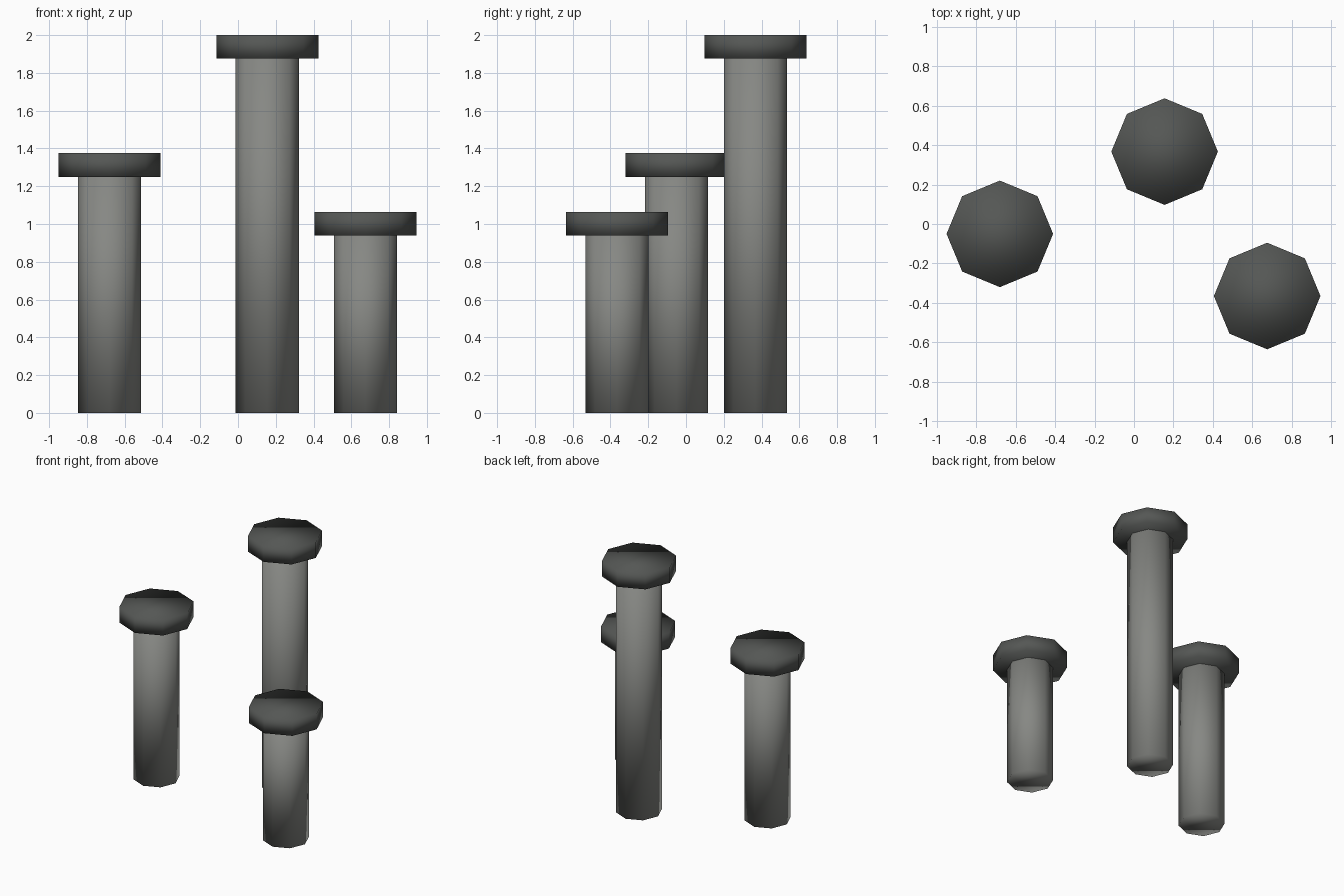
import bpy

if "Cube" in bpy.data.objects:
    bpy.data.objects.remove(bpy.data.objects["Cube"])


def material(name, rgb):
    m = bpy.data.materials.new(name)
    m.diffuse_color = (*rgb, 1)
    m.use_nodes = True
    m.node_tree.nodes["Principled BSDF"].inputs["Base Color"].default_value = m.diffuse_color
    return m


stone = material("stone_grey", (0.24, 0.245, 0.23))
dark = material("dark_grey", (0.09, 0.095, 0.09))


def octagon(name, x, y, z0, z1, radius, mat):
    """Smooth-shaded eight-sided cylinder with a corner on the +x axis."""
    bpy.ops.mesh.primitive_cylinder_add(
        vertices=8, radius=radius, depth=z1 - z0, location=(x, y, (z0 + z1) / 2))
    ob = bpy.context.object
    ob.name = name
    ob.data.materials.append(mat)
    bpy.ops.object.shade_smooth()


# Three columns: x, y, shaft height
columns = {
    "left": (-0.68, -0.05, 1.25),
    "middle": (0.155, 0.367, 1.877),
    "right": (0.675, -0.365, 0.938),
}
CAP = 0.125

for side, (x, y, h) in columns.items():
    # Shaft from the floor, wider cap slab on top
    octagon(side + "_shaft", x, y, 0, h, 0.167, stone)
    octagon(side + "_cap", x, y, h, min(h + CAP, 2.0), 0.27, dark)
